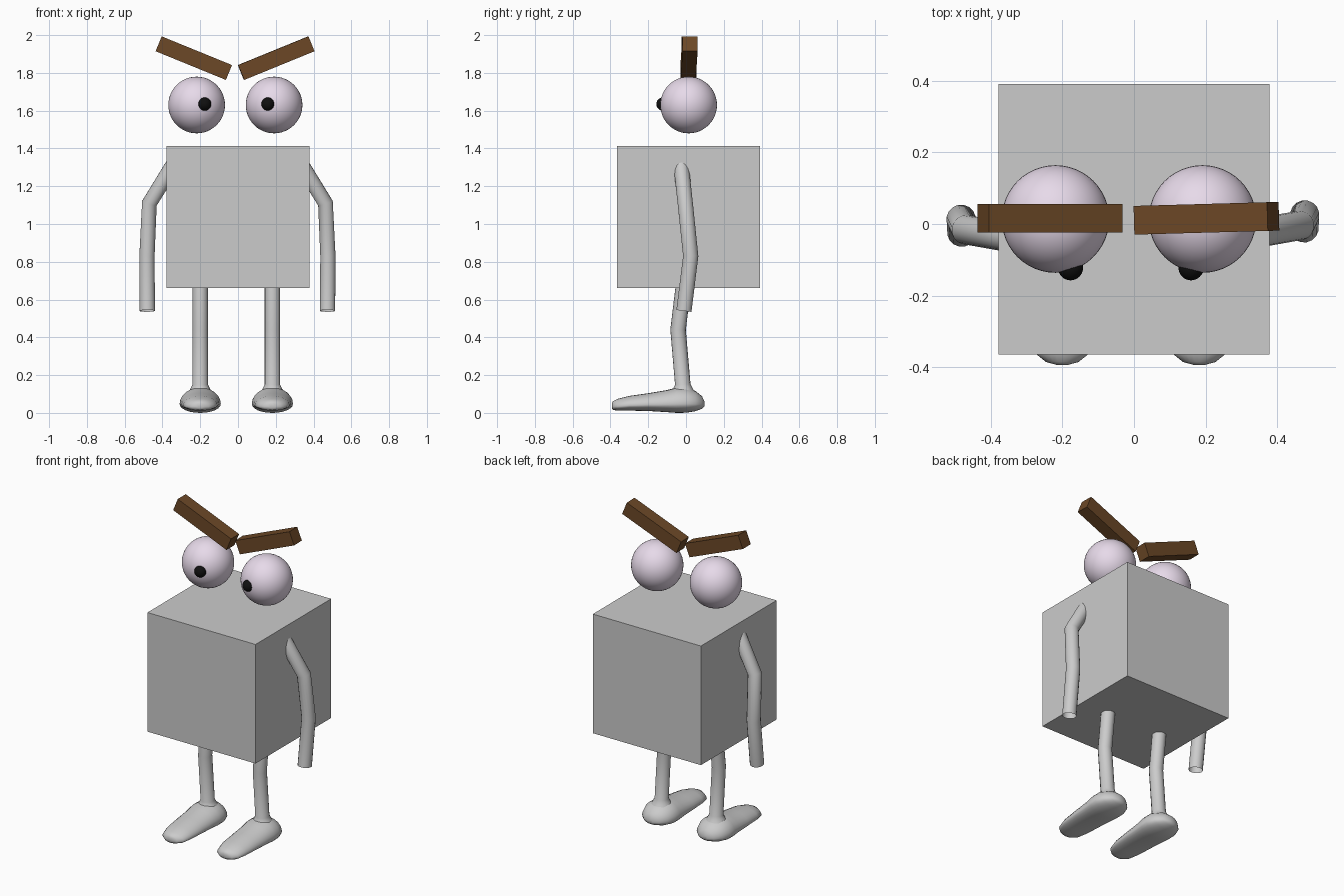
import bpy, bmesh
from math import sin, cos, pi, radians
from mathutils import Vector

if "Cube" in bpy.data.objects:
    bpy.data.objects.remove(bpy.data.objects["Cube"])


def material(name, rgb):
    m = bpy.data.materials.new(name)
    m.diffuse_color = (*rgb, 1)
    m.use_nodes = True
    m.node_tree.nodes["Principled BSDF"].inputs["Base Color"].default_value = m.diffuse_color
    return m


LILAC = material("lilac", (0.80, 0.70, 0.82))
BLACK = material("black", (0.005, 0.005, 0.005))
BROWN = material("brown", (0.15, 0.065, 0.02))


def box(name, loc, size, rot=(0, 0, 0), mat=None):
    bpy.ops.mesh.primitive_cube_add(size=1, location=loc, rotation=rot)
    ob = bpy.context.object
    ob.name = name
    ob.scale = size
    if mat:
        ob.data.materials.append(mat)


def ball(name, loc, r, mat):
    bpy.ops.mesh.primitive_uv_sphere_add(segments=48, ring_count=24, radius=r, location=loc)
    ob = bpy.context.object
    ob.name = name
    bpy.ops.object.shade_smooth()
    ob.data.materials.append(mat)


def tube(name, points, r):
    """Open-ended bent tube; points are (x, y, z, radius factor)."""
    cu = bpy.data.curves.new(name, 'CURVE')
    cu.dimensions = '3D'
    cu.bevel_depth = r
    cu.bevel_resolution = 6
    sp = cu.splines.new('POLY')
    sp.points.add(len(points) - 1)
    for p, (x, y, z, f) in zip(sp.points, points):
        p.co = (x, y, z, 1)
        p.radius = f
    sp.use_smooth = True
    ob = bpy.data.objects.new(name, cu)
    bpy.context.collection.objects.link(ob)
    bpy.context.view_layer.objects.active = ob
    bpy.ops.object.select_all(action='DESELECT')
    ob.select_set(True)
    bpy.ops.object.convert(target='MESH')


# Foot cross-sections from heel to toe: y, half width, bottom, top
FOOT = [(.098, .015, .035, .06), (.085, .055, .022, .088), (.05, .09, .009, .116),
        (0, .109, .001, .134), (-.05, .109, 0, .134), (-.1, .104, .004, .121),
        (-.2, .099, .010, .104), (-.3, .091, .012, .090), (-.362, .074, .012, .074),
        (-.385, .045, .015, .063), (-.393, .015, .025, .052)]


def foot(name, x0, n=24):
    bm = bmesh.new()
    rings = []
    for y, w, lo, hi in FOOT:
        zc = lo + .35 * (hi - lo)
        ring = []
        for i in range(n):
            t = 2 * pi * i / n
            h = hi - zc if sin(t) > 0 else zc - lo
            ring.append(bm.verts.new((x0 + w * cos(t), y, zc + h * sin(t))))
        rings.append(ring)
    for a, b in zip(rings, rings[1:]):
        for i in range(n):
            j = (i + 1) % n
            bm.faces.new((a[i], a[j], b[j], b[i]))
    bm.faces.new(rings[0])
    bm.faces.new(rings[-1])
    bmesh.ops.recalc_face_normals(bm, faces=bm.faces)
    for f in bm.faces:
        f.smooth = True
    me = bpy.data.meshes.new(name)
    bm.to_mesh(me)
    bm.free()
    bpy.context.collection.objects.link(bpy.data.objects.new(name, me))


# Body block
box("body", (0, .013, 1.038), (.755, .755, .752))

for side, s in (("left", -1), ("right", 1)):
    # Eye and pupil
    ball(f"{side}_eye", (s * .205 - .014, .014, 1.63), .15, LILAC)
    ball(f"{side}_pupil", (s * .168 - .009, -.122, 1.635), .035, BLACK)

    # Slanted eyebrow
    yaw = radians(1.6) if s > 0 else 0
    box(f"{side}_eyebrow", (s * .218 - .016, .016, 1.878), (.402, .08, .085),
        (0, radians(-22.2 * s), yaw), BROWN)

    # Arm: shoulder inside the body, elbow, hanging forearm
    dy = -.012 if s < 0 else 0
    tube(f"{side}_arm", [(s * x - .003, y + dy, z, 1) for x, y, z in
                         ((.33, -.028, 1.33), (.466, -.004, 1.11),
                          (.479, .025, .83), (.477, -.011, .54))], .041)

    # Leg with bent knee and flared ankle, then foot
    x = s * .191 - .009
    tube(f"{side}_leg", [(x, -.008, .72, 1), (x, -.042, .44, 1),
                         (x, -.017, .15, 1), (x, -.016, .125, 1.3),
                         (x, -.016, .10, 1.7)], .041)
    foot(f"{side}_foot", x)
